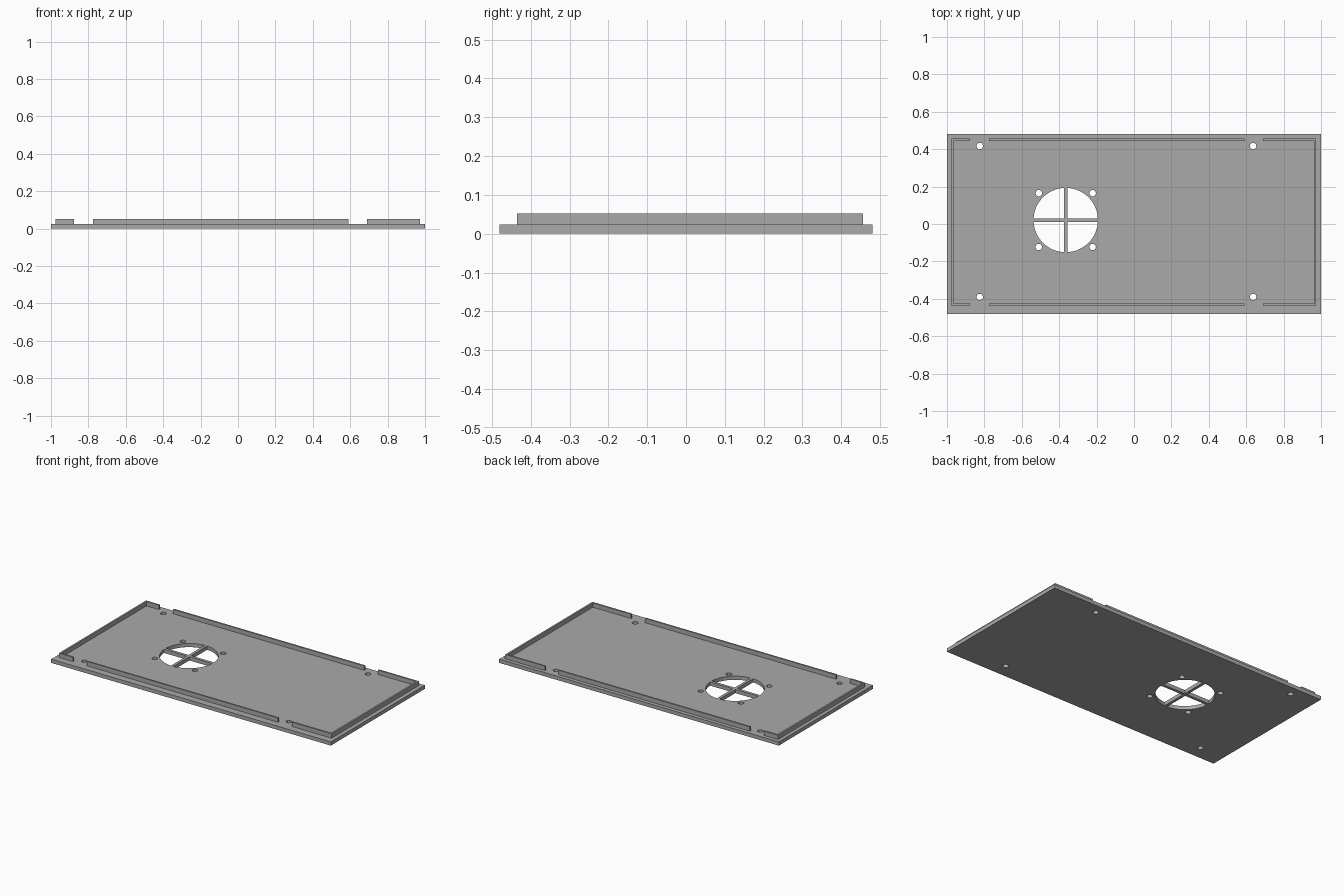
import bpy, bmesh
from math import asin, cos, sin, pi

cube = bpy.data.objects.get("Cube")
if cube:
    bpy.data.objects.remove(cube, do_unlink=True)

grey = bpy.data.materials.new("grey")
grey.use_nodes = True
grey.diffuse_color = (0.4, 0.4, 0.4, 1)
grey.node_tree.nodes["Principled BSDF"].inputs["Base Color"].default_value = grey.diffuse_color

PLATE_TOP, LIP_TOP = 0.024, 0.052


def prism(bm, outline, z0, z1):
    """Extrude a counter-clockwise outline from z0 to z1."""
    low = [bm.verts.new((x, y, z0)) for x, y in outline]
    high = [bm.verts.new((x, y, z1)) for x, y in outline]
    bm.faces.new(low[::-1])
    bm.faces.new(high)
    for i in range(len(low)):
        j = (i + 1) % len(low)
        bm.faces.new((low[i], low[j], high[j], high[i]))


def make_object(name, outlines, z0, z1):
    bm = bmesh.new()
    for outline in outlines:
        prism(bm, outline, z0, z1)
    mesh = bpy.data.meshes.new(name)
    bm.to_mesh(mesh)
    bm.free()
    mesh.materials.append(grey)
    obj = bpy.data.objects.new(name, mesh)
    bpy.context.scene.collection.objects.link(obj)
    return obj


def rect(x0, x1, y0, y1):
    return [(x0, y0), (x1, y0), (x1, y1), (x0, y1)]


def circle(cx, cy, r, n=32):
    return [(cx + r * cos(2 * pi * i / n), cy + r * sin(2 * pi * i / n)) for i in range(n)]


def quarter(cx, cy, r, half, turn, n=16):
    """Quarter opening left between two spokes of the fan hole."""
    a = asin(half / r)
    pts = [(half, half)]
    for i in range(n + 1):
        t = a + (pi / 2 - 2 * a) * i / n
        pts.append((r * cos(t), r * sin(t)))
    c, s = cos(turn), sin(turn)
    return [(cx + x * c - y * s, cy + x * s + y * c) for x, y in pts]


# Base plate
plate = make_object("base_plate", [rect(-1, 1, -0.48, 0.48)], 0, PLATE_TOP)

# Openings: fan hole in quarters, fan screw holes, corner screw holes
FX, FY, SCREW = -0.365, 0.021, 0.017
holes = [quarter(FX, FY, 0.172, 0.009, k * pi / 2) for k in range(4)]
holes += [circle(FX + sx * 0.144, FY + sy * 0.144, SCREW) for sx in (-1, 1) for sy in (-1, 1)]
holes += [circle(x, y, SCREW) for x in (-0.825, 0.637) for y in (-0.39, 0.417)]
cutter = make_object("hole_cutter", holes, -0.05, 0.1)
cutter.hide_render = True
cutter.hide_set(True)
cut = plate.modifiers.new("holes", "BOOLEAN")
cut.operation = "DIFFERENCE"
cut.solver = "EXACT"
cut.object = cutter

# Apply the cut and drop the helper
bpy.context.view_layer.update()
evaluated = plate.evaluated_get(bpy.context.evaluated_depsgraph_get())
plate_mesh = bpy.data.meshes.new_from_object(evaluated)
plate.modifiers.clear()
plate.data = plate_mesh
bpy.data.objects.remove(cutter, do_unlink=True)

# Raised lip: C-shaped ends and a straight rail at front and back
X0, X1, Y0, Y1, T = -0.977, 0.974, -0.435, 0.456, 0.011
left_end = [(X1, Y0), (X1, Y1), (0.689, Y1), (0.689, Y1 - T), (X1 - T, Y1 - T),
            (X1 - T, Y0 + T), (0.689, Y0 + T), (0.689, Y0)]
right_end = [(X0, Y1), (X0, Y0), (-0.876, Y0), (-0.876, Y0 + T), (X0 + T, Y0 + T),
             (X0 + T, Y1 - T), (-0.876, Y1 - T), (-0.876, Y1)]
make_object("left_lip", [left_end], PLATE_TOP, LIP_TOP)
make_object("right_lip", [right_end], PLATE_TOP, LIP_TOP)
make_object("front_lip", [rect(-0.775, 0.591, Y0, Y0 + T)], PLATE_TOP, LIP_TOP)
make_object("back_lip", [rect(-0.775, 0.591, Y1 - T, Y1)], PLATE_TOP, LIP_TOP)
